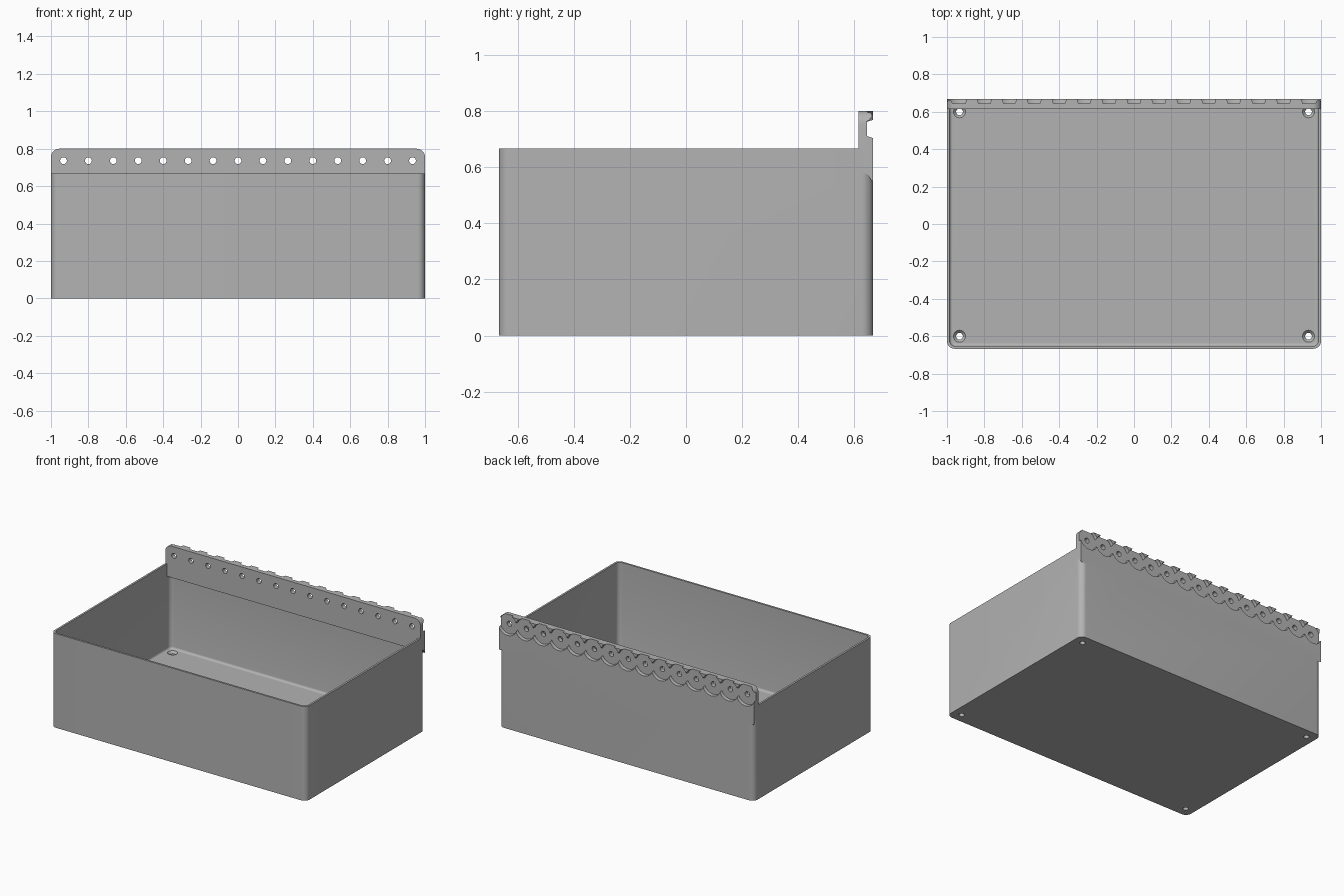
import bpy, bmesh, math
from mathutils import Matrix

if "Cube" in bpy.data.objects:
    bpy.data.objects.remove(bpy.data.objects["Cube"])

W, D, H = 1.0, 0.667, 0.667          # half width, half depth, wall height
WALL, FLOOR, TOP = 0.014, 0.055, 0.8
HOLE_Z, PITCH, COUNT = 0.736, 0.1333, 15

grey = bpy.data.materials.new("plain grey")
grey.use_nodes = True
grey.diffuse_color = (0.45, 0.45, 0.45, 1)
grey.node_tree.nodes["Principled BSDF"].inputs["Base Color"].default_value = (0.45, 0.45, 0.45, 1)


def finish(name, bm):
    bmesh.ops.recalc_face_normals(bm, faces=bm.faces)
    mesh = bpy.data.meshes.new(name)
    bm.to_mesh(mesh)
    bm.free()
    mesh.materials.append(grey)
    obj = bpy.data.objects.new(name, mesh)
    bpy.context.collection.objects.link(obj)
    return obj


def rounded_block(name, hx, hy, z0, z1, radius, floor_bevel=0):
    """Upright block with rounded corners and an optional rounded bottom edge."""
    bm = bmesh.new()
    bmesh.ops.create_cube(bm, size=1)
    for v in bm.verts:
        v.co = (v.co.x * 2 * hx, v.co.y * 2 * hy, z0 if v.co.z < 0 else z1)
    upright = [e for e in bm.edges if abs(e.verts[0].co.z - e.verts[1].co.z) > 0.01]
    bmesh.ops.bevel(bm, geom=upright, offset=radius, segments=8, profile=0.5, affect='EDGES')
    if floor_bevel:
        low = [e for e in bm.edges if all(abs(v.co.z - z0) < 1e-4 for v in e.verts)]
        bmesh.ops.bevel(bm, geom=low, offset=floor_bevel, segments=4, profile=0.5, affect='EDGES')
    return finish(name, bm)


def cones(name, places, r1, r2, depth, along_y=False):
    """Several cones or cylinders; r1 is the -y or lower end."""
    bm = bmesh.new()
    for p in places:
        turn = Matrix.Rotation(-math.pi / 2, 4, 'X') if along_y else Matrix()
        bmesh.ops.create_cone(bm, cap_ends=True, segments=32, radius1=r1, radius2=r2,
                              depth=depth, matrix=Matrix.Translation(p) @ turn)
    return finish(name, bm)


def combine(target, tool, operation):
    tool.hide_render = True
    mod = target.modifiers.new(operation, 'BOOLEAN')
    mod.operation, mod.solver, mod.object = operation, 'EXACT', tool
    bpy.context.view_layer.objects.active = target
    bpy.ops.object.modifier_apply(modifier=mod.name)
    bpy.data.objects.remove(tool)


# Open box with a rounded inner floor edge
box = rounded_block("storage_box", W, D, 0, H, 0.04)
cavity = rounded_block("cavity", W - WALL, D - WALL, FLOOR, 1, 0.03, 0.015)
combine(box, cavity, 'DIFFERENCE')

# Rear mounting rail, with rounded upper ends
profile = [(0.615, 0.577), (0.643, 0.577), (D, 0.545), (D, TOP), (0.615, TOP)]
bm = bmesh.new()
face = bm.faces.new([bm.verts.new((-W, y, z)) for y, z in profile])
ext = bmesh.ops.extrude_face_region(bm, geom=[face])
bmesh.ops.translate(bm, vec=(2 * W, 0, 0),
                    verts=[g for g in ext["geom"] if isinstance(g, bmesh.types.BMVert)])
ends = [e for e in bm.edges if all(v.co.z > TOP - 0.01 for v in e.verts)
        and abs(e.verts[0].co.x - e.verts[1].co.x) < 0.01]
bmesh.ops.bevel(bm, geom=ends, offset=0.045, segments=6, profile=0.5, affect='EDGES')
combine(box, finish("rail", bm), 'UNION')

# Overlapping round recesses on the back of the rail, cut in alternate sets
xs = [(i - (COUNT - 1) / 2) * PITCH for i in range(COUNT)]
for start in (0, 1):
    places = [(x, 0.665, HOLE_Z) for x in xs[start::2]]
    combine(box, cones("recesses", places, 0.0715, 0.077, 0.04, True), 'DIFFERENCE')

# Screw holes through the rail
combine(box, cones("rail_holes", [(x, 0.63, HOLE_Z) for x in xs], 0.018, 0.018, 0.1, True), 'DIFFERENCE')

# Countersunk holes in the floor corners
corners = [(sx * 0.933, sy * 0.6) for sx in (-1, 1) for sy in (-1, 1)]
combine(box, cones("floor_holes", [(x, y, 0.02) for x, y in corners], 0.018, 0.018, 0.12), 'DIFFERENCE')
combine(box, cones("countersinks", [(x, y, 0.05) for x, y in corners], 0.018, 0.037, 0.02), 'DIFFERENCE')

# Smooth the rounded corners
bpy.ops.object.select_all(action='DESELECT')
box.select_set(True)
bpy.context.view_layer.objects.active = box
bpy.ops.object.shade_smooth_by_angle(angle=math.radians(30))
